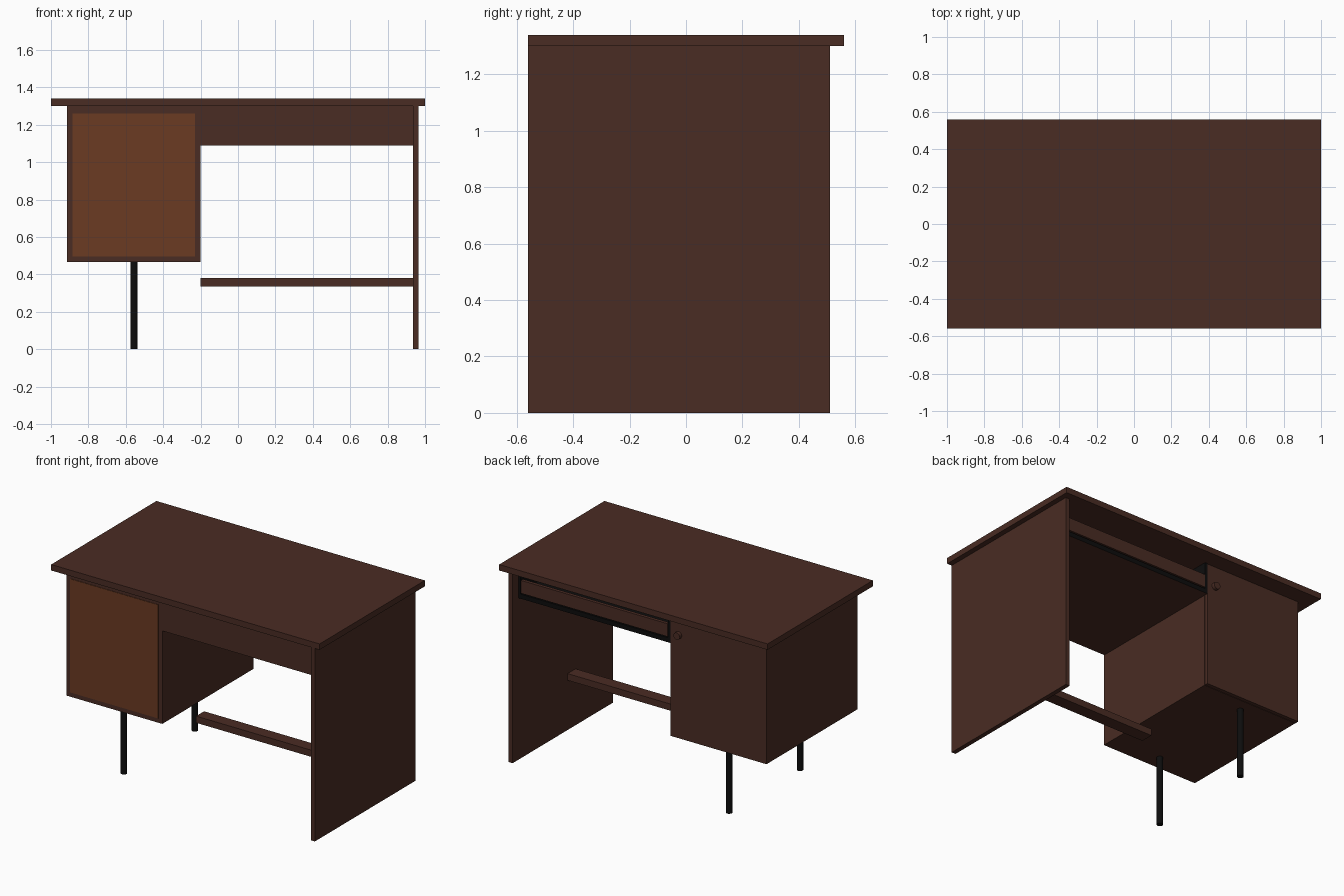
import bpy, bmesh, math
from mathutils import Matrix

if "Cube" in bpy.data.objects:
    bpy.data.objects.remove(bpy.data.objects["Cube"])


def material(name, rgb):
    m = bpy.data.materials.new(name)
    m.diffuse_color = (*rgb, 1.0)
    m.use_nodes = True
    m.node_tree.nodes["Principled BSDF"].inputs["Base Color"].default_value = m.diffuse_color
    return m


BROWN = material("dark_brown_wood", (0.068, 0.025, 0.017))
ORANGE = material("warm_brown_panel", (0.146, 0.043, 0.016))
BLACK = material("black", (0.004, 0.004, 0.004))


def finish(name, bm, mats):
    mesh = bpy.data.meshes.new(name)
    bm.to_mesh(mesh)
    bm.free()
    for m in mats:
        mesh.materials.append(m)
    obj = bpy.data.objects.new(name, mesh)
    bpy.context.collection.objects.link(obj)
    return obj


def box(name, x, y, z, mat, second=None, rule=None):
    """Box from (min, max) ranges; faces whose normal meets the rule get the second material."""
    bm = bmesh.new()
    size = [r[1] - r[0] for r in (x, y, z)]
    mid = [(r[0] + r[1]) / 2 for r in (x, y, z)]
    bmesh.ops.create_cube(bm, size=1, matrix=Matrix.Translation(mid) @ Matrix.Diagonal((*size, 1)))
    bm.normal_update()
    if second:
        for f in bm.faces:
            f.material_index = int(rule(f.normal))
    return finish(name, bm, [mat, second] if second else [mat])


def cylinder(name, centre, radius, length, axis, mat, sides=16):
    bm = bmesh.new()
    turn = Matrix.Rotation(math.pi / 2, 4, 'X') if axis == 'Y' else Matrix.Identity(4)
    bmesh.ops.create_cone(bm, cap_ends=True, segments=sides, radius1=radius, radius2=radius,
                          depth=length, matrix=Matrix.Translation(centre) @ turn)
    obj = finish(name, bm, [mat])
    for p in obj.data.polygons:
        p.use_smooth = len(p.vertices) == 4
    return obj


# Table top and right side panel
box("table_top", (-1, 1), (-0.56, 0.56), (1.30, 1.34), BROWN)
box("side_panel", (0.935, 0.965), (-0.56, 0.51), (0, 1.30), BROWN)

# Cabinet with door, knob and inlaid panel
box("cabinet", (-0.915, -0.20), (-0.52, 0.423), (0.465, 1.30), BROWN)
box("cabinet_door", (-0.915, -0.20), (0.426, 0.45), (0.465, 1.297), BROWN)
box("cabinet_inlay", (-0.885, -0.23), (-0.523, -0.519), (0.495, 1.26), ORANGE)
cylinder("door_knob", (-0.26, 0.46, 1.16), 0.024, 0.024, 'Y', BROWN)

# Drawer bay: front panel, floor and side runners
box("bay_panel", (-0.20, 0.935), (-0.517, -0.497), (1.09, 1.30), BROWN, BLACK, lambda n: n.y > 0.5)
box("bay_floor", (-0.20, 0.935), (-0.497, 0.45), (1.09, 1.12), BLACK, BROWN, lambda n: n.z < -0.5)
for name, x in (("left_runner", -0.20), ("right_runner", 0.917)):
    box(name, (x, x + 0.018), (-0.497, 0.45), (1.12, 1.30), BLACK)

# Drawer with low front, open above
box("drawer_front", (-0.178, 0.913), (0.43, 0.452), (1.128, 1.215), BROWN)
box("drawer_floor", (-0.178, 0.913), (-0.48, 0.43), (1.128, 1.14), BLACK)

# Foot rail
box("foot_rail", (-0.20, 0.935), (-0.16, -0.075), (0.335, 0.38), BROWN)

# Cabinet legs
for name, y in (("front_leg", -0.42), ("back_leg", 0.335)):
    cylinder(name, (-0.556, y, 0.2325), 0.02, 0.465, 'Z', BLACK)
